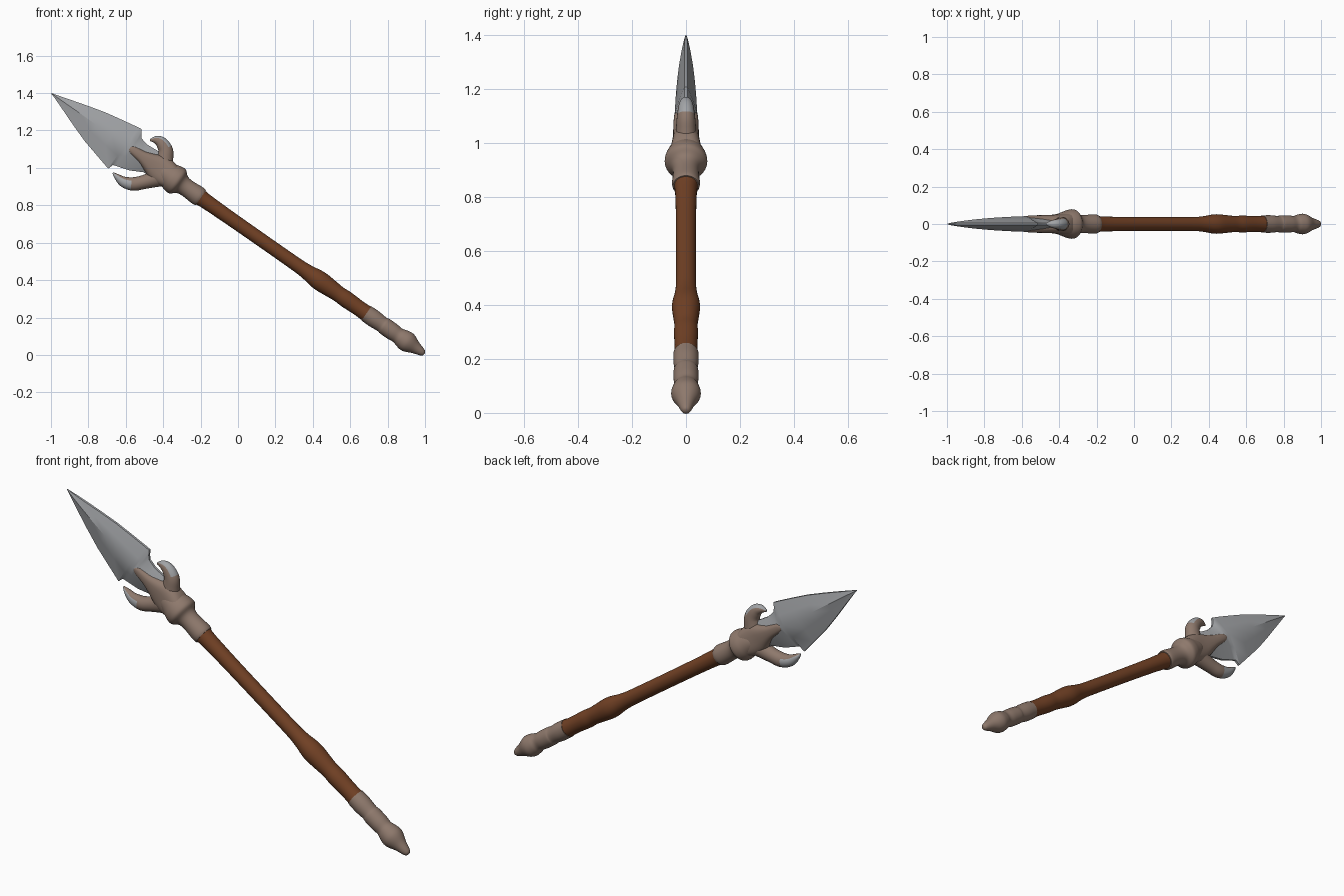
import bpy, bmesh, math
from mathutils import Vector

if "Cube" in bpy.data.objects:
    bpy.data.objects.remove(bpy.data.objects["Cube"])

# Spear frame: u runs from butt to tip, v is across it in the xz plane, y is thickness
BUTT = Vector((0.99, 0, 0.01))
U = (Vector((-1.0, 0, 1.4)) - BUTT).normalized()
V = Vector((-U.z, 0, U.x)) * -1


def W(u, v, y):
    return BUTT + U * u + V * v + Vector((0, y, 0))


def material(name, rgb):
    m = bpy.data.materials.new(name)
    m.diffuse_color = (*rgb, 1)
    m.use_nodes = True
    m.node_tree.nodes["Principled BSDF"].inputs["Base Color"].default_value = m.diffuse_color
    return m


WOOD = material("brown leather", (0.165, 0.052, 0.018))
HORN = material("taupe fittings", (0.27, 0.19, 0.15))
STEEL = material("grey steel", (0.36, 0.37, 0.385))


def spline(pts, n):
    """Catmull-Rom through tuples of any size."""
    out = []
    for i in range(len(pts) - 1):
        a, b, c, d = (pts[max(0, min(len(pts) - 1, i + k))] for k in (-1, 0, 1, 2))
        for s in range(n):
            t = s / n
            out.append(tuple(0.5 * (2 * q + (r - p) * t + (2 * p - 5 * q + 4 * r - w) * t * t
                             + (3 * q - p - 3 * r + w) * t ** 3) for p, q, r, w in zip(a, b, c, d)))
    return out + [tuple(pts[-1])]


def loft(name, rings, mats, rule=None, angle=40):
    bm = bmesh.new()
    vs = [[bm.verts.new(p) for p in ring] for ring in rings]
    n = len(rings[0])
    for i in range(len(vs) - 1):
        for j in range(n):
            k = (j + 1) % n
            f = bm.faces.new((vs[i][j], vs[i][k], vs[i + 1][k], vs[i + 1][j]))
            if rule:
                f.material_index = rule(i / (len(vs) - 1), (j + 0.5) / n)
    bm.faces.new(vs[0])
    f = bm.faces.new(vs[-1])
    if rule:
        f.material_index = rule(1, 0)
    bmesh.ops.recalc_face_normals(bm, faces=bm.faces)
    me = bpy.data.meshes.new(name)
    bm.to_mesh(me)
    bm.free()
    ob = bpy.data.objects.new(name, me)
    bpy.context.collection.objects.link(ob)
    for m in mats:
        me.materials.append(m)
    bpy.ops.object.select_all(action='DESELECT')
    ob.select_set(True)
    bpy.context.view_layer.objects.active = ob
    bpy.ops.object.shade_smooth_by_angle(angle=math.radians(angle))
    return ob


def oval(u, hv, hy, power=1.0, n=32):
    ring = []
    for j in range(n):
        a = 2 * math.pi * j / n
        c, s = math.cos(a), math.sin(a)
        ring.append(W(u, hv * math.copysign(abs(c) ** power, c),
                      hy * math.copysign(abs(s) ** power, s)))
    return ring


def turned(name, profile, mat):
    return loft(name, [oval(u, max(r, 0.002), max(r, 0.002)) for u, r in spline(profile, 4)], [mat])


# Butt cap, wrapped shaft and collar, all turned about the spear axis
turned("butt_cap", [(-.008, .004), (-.004, .013), (.01, .021), (.05, .034), (.085, .05), (.11, .055),
                    (.14, .050), (.165, .043), (.2, .046), (.25, .046), (.27, .043),
                    (.32, .047), (.37, .046)], HORN)
turned("shaft", [(.36, .044), (.42, .042), (.5, .045), (.55, .043), (.6, .047), (.66, .052),
                 (.7, .05), (.76, .041), (.85, .037), (1.2, .037), (1.4, .040), (1.46, .045)], WOOD)
turned("collar", [(1.45, .048), (1.47, .052), (1.54, .048), (1.575, .055), (1.6, .077),
                  (1.63, .077), (1.66, .068), (1.7, .055), (1.73, .04)], HORN)

# Fitting that grips the blade root and ends in a tongue along the ridge on both sides
loft("blade_socket", [oval(u, hv, hy, 0.75) for u, hv, hy in spline(
    [(1.62, .06, .065), (1.68, .075, .056), (1.73, .074, .050), (1.78, .054, .048),
     (1.83, .037, .047), (1.87, .031, .046), (1.90, .026, .044), (1.915, .015, .041)], 4)], [HORN])

# Blade: flattened diamond sections (u, upper edge, lower edge, half thickness)
sections = [(1.70, .06, -.06, .040), (1.78, .074, -.064, .042), (1.845, .069, -.098, .042),
            (1.89, .078, -.112, .042), (1.905, .095, -.116, .042), (1.92, .12, -.12, .042),
            (1.936, .117, -.126, .041), (1.945, .116, -.156, .041), (2.03, .101, -.134, .038),
            (2.13, .082, -.108, .033), (2.23, .056, -.073, .026), (2.33, .028, -.035, .016),
            (2.40, .008, -.009, .007), (2.424, .002, -.002, .002)]
blade = []
for u, hi, lo, t in sections:
    e = min(.006, t * .5)
    blade.append([W(u, hi, e), W(u, hi * .45, t * .66), W(u, 0, t), W(u, lo * .45, t * .66), W(u, lo, e),
                  W(u, lo, -e), W(u, lo * .45, -t * .66), W(u, 0, -t), W(u, hi * .45, -t * .66), W(u, hi, -e)])
loft("blade", blade, [STEEL], angle=30)


# Curved claws: path points (x, z, in-plane radius, y radius); steel on the outer face
def claw(name, path, side, start, spread, n=24):
    pts = spline(path, 5)
    rings = []
    for i, (x, z, r, ry) in enumerate(pts):
        a, b = pts[max(i - 1, 0)], pts[min(i + 1, len(pts) - 1)]
        d = Vector((b[0] - a[0], 0, b[1] - a[1])).normalized()
        out = Vector((d.z, 0, -d.x)) * side
        r, ry = max(r, .003), max(ry, .003)
        rings.append([Vector((x, 0, z)) + out * (r * math.cos(2 * math.pi * j / n))
                      + Vector((0, ry * math.sin(2 * math.pi * j / n), 0)) for j in range(n)])

    def rule(along, around):
        return int(along > start and min(around, 1 - around) < spread)
    loft(name, rings, [HORN, STEEL], rule)


claw("upper_claw", [(-.40, .97, .055, .045), (-.39, 1.045, .044, .038), (-.387, 1.095, .039, .034),
                    (-.41, 1.135, .032, .028), (-.44, 1.15, .021, .020), (-.470, 1.148, .005, .005)],
     1, .40, .15)
claw("lower_claw", [(-.41, .955, .055, .045), (-.46, .937, .043, .040), (-.508, .923, .037, .036),
                    (-.56, .914, .036, .034), (-.61, .925, .029, .027), (-.647, .953, .016, .017),
                    (-.668, .973, .004, .004)], -1, .52, .33)
